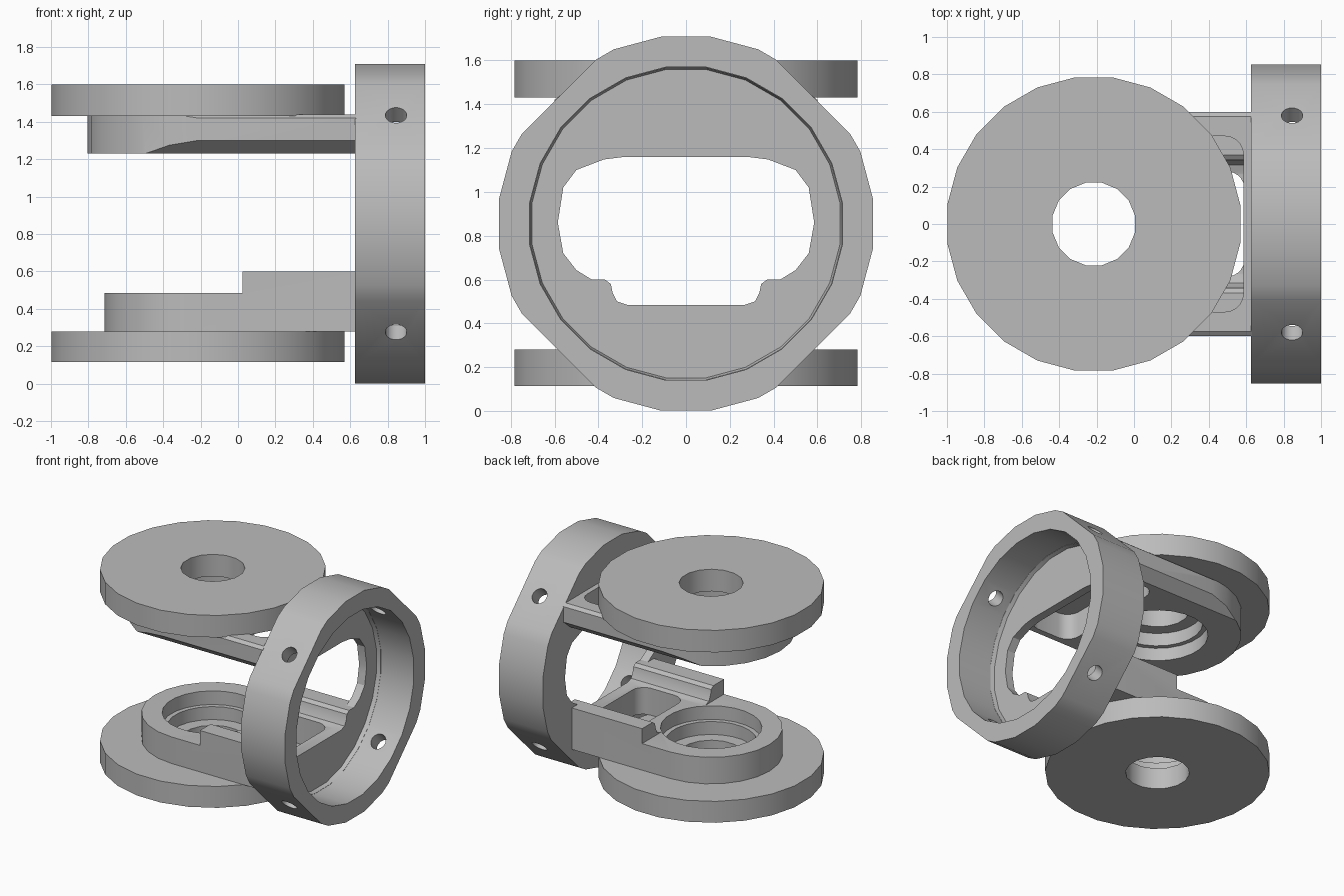
import bpy, math
from mathutils import Matrix, Vector

if "Cube" in bpy.data.objects:
    bpy.data.objects.remove(bpy.data.objects["Cube"])

grey = bpy.data.materials.new("plain grey")
grey.use_nodes = True
COLOUR = (0.5, 0.5, 0.5, 1)
grey.diffuse_color = COLOUR
grey.node_tree.nodes["Principled BSDF"].inputs["Base Color"].default_value = COLOUR

CX = -0.215      # axis of the discs
CZ = 0.855       # axis of the ring


def circle(r, cx=0, cy=0, n=24):
    return [(cx + r * math.cos(2 * math.pi * (i + 0.5) / n),
             cy + r * math.sin(2 * math.pi * (i + 0.5) / n)) for i in range(n)]


def prism(name, pts, lo, hi, axis="z"):
    """Extrude a counter-clockwise outline along z, or a (y, z) outline along x."""
    place = (lambda a, b, c: (a, b, c)) if axis == "z" else (lambda a, b, c: (c, a, b))
    n = len(pts)
    verts = [place(a, b, c) for c in (lo, hi) for a, b in pts]
    faces = [list(range(n))[::-1], list(range(n, 2 * n))]
    faces += [(i, (i + 1) % n, n + (i + 1) % n, n + i) for i in range(n)]
    mesh = bpy.data.meshes.new(name)
    mesh.from_pydata(verts, [], faces)
    mesh.materials.append(grey)
    ob = bpy.data.objects.new(name, mesh)
    bpy.context.collection.objects.link(ob)
    return ob


def carve(ob, cutter, operation="DIFFERENCE"):
    mod = ob.modifiers.new("cut", "BOOLEAN")
    mod.operation, mod.object, mod.solver = operation, cutter, "EXACT"
    bpy.context.view_layer.objects.active = ob
    bpy.ops.object.modifier_apply(modifier=mod.name)
    bpy.data.objects.remove(cutter)


def smooth(ob):
    bpy.ops.object.select_all(action="DESELECT")
    ob.select_set(True)
    bpy.context.view_layer.objects.active = ob
    bpy.ops.object.shade_smooth_by_angle(angle=math.radians(25))


def box(x0, x1, y0, y1):
    return [(x0, y0), (x1, y0), (x1, y1), (x0, y1)]


def rounded_box(x0, x1, w, r):
    pts = []
    for k, (x, y) in enumerate([(x1 - r, w - r), (x0 + r, w - r),
                                (x0 + r, r - w), (x1 - r, r - w)]):
        for j in range(6):
            t = (k + j / 5) * math.pi / 2
            pts.append((x + r * math.cos(t), y + r * math.sin(t)))
    return pts


def mirrored(half):
    """Complete a right-hand outline, given from bottom to top."""
    return half + [(-y, z) for y, z in reversed(half)]


def tongue(r, w, end):
    arc = [math.radians(90 + 15 * i) for i in range(13)]
    return ([(end, -w), (end, w)]
            + [(CX + r * math.cos(t), (w if abs(math.sin(t)) > 0.999 else r)
                * math.sin(t)) for t in arc])


# Discs
for name, z0, z1 in (("lower_disc", 0.115, 0.28), ("upper_disc", 1.43, 1.6)):
    disc = prism(name, circle(0.79, CX), z0, z1)
    carve(disc, prism("bore", circle(0.225, CX, 0, 16), z0 - 0.1, z1 + 0.1))
    smooth(disc)

# Ring with four diagonal flats
ring = prism("ring", circle(0.861, 0, CZ), 0.625, 1.0, "x")
d = 0.82 * math.sqrt(2)
carve(ring, prism("flats", [(d, CZ), (0, CZ + d), (-d, CZ), (0, CZ - d)], 0.5, 1.1, "x"),
      "INTERSECT")
carve(ring, prism("bore", circle(0.72, 0, CZ), 0.72, 1.1, "x"))
seat = prism("seat", circle(0.72, 0, CZ), 0.69, 0.725, "x")
for v in seat.data.vertices:       # taper at the bottom of the bore
    if v.co.x < 0.7:
        v.co.y *= 0.985
        v.co.z = CZ + (v.co.z - CZ) * 0.985
carve(ring, seat)

# Window in the ring wall
channel = [(0.27, 0.485), (0.315, 0.5), (0.335, 0.54), (0.343, 0.58), (0.37, 0.6)]
window = mirrored(channel + [(0.43, 0.6), (0.5, 0.643), (0.56, 0.72), (0.585, 0.86),
                             (0.56, 1.02), (0.5, 1.1), (0.375, 1.148), (0.28, 1.16)])
carve(ring, prism("window", window, 0.5, 0.8, "x"))

# Screw holes through the flats
for side in (-1, 1):
    hole = prism("hole", circle(0.058, n=16), -1, 1)
    hole.data.transform(Matrix.Translation(Vector((0.845, 0, CZ)))
                        @ Matrix.Rotation(side * math.pi / 4, 4, "X"))
    carve(ring, hole)
smooth(ring)

# Lower arm: stepped top, sunken channel, bearing seat and pocket
lower = prism("lower_arm", tongue(0.5, 0.5, 0.63), 0.28, 0.6)
carve(lower, prism("step", box(-1, 0.025, -1, 1), 0.485, 0.8))
carve(lower, prism("channel", mirrored(channel + [(0.37, 0.8)]), 0, 0.8, "x"))
carve(lower, prism("seat", circle(0.355, CX), 0.38, 0.9))
carve(lower, prism("bore", circle(0.32, CX), 0.1, 0.5))
carve(lower, prism("pocket", rounded_box(0.2, 0.59, 0.28, 0.09), 0.1, 0.9))
smooth(lower)

# Upper arm: chamfered edges, bearing seat and pocket
upper = prism("upper_arm", tongue(0.59, 0.6, 0.63), 1.23, 1.44)
section = mirrored([(0.505, 1.22), (0.6, 1.3), (0.6, 1.42), (0.575, 1.44)])
carve(upper, prism("section", section, -1, 1, "x"), "INTERSECT")
carve(upper, prism("trim", box(-1, 0.2, -1, 1), 1.43, 1.6))
carve(upper, prism("seat", circle(0.355, CX), 1.1, 1.33))
carve(upper, prism("bore", circle(0.32, CX), 1.2, 1.6))
carve(upper, prism("pocket", rounded_box(0.2, 0.585, 0.47, 0.1), 1.1, 1.6))
smooth(upper)
